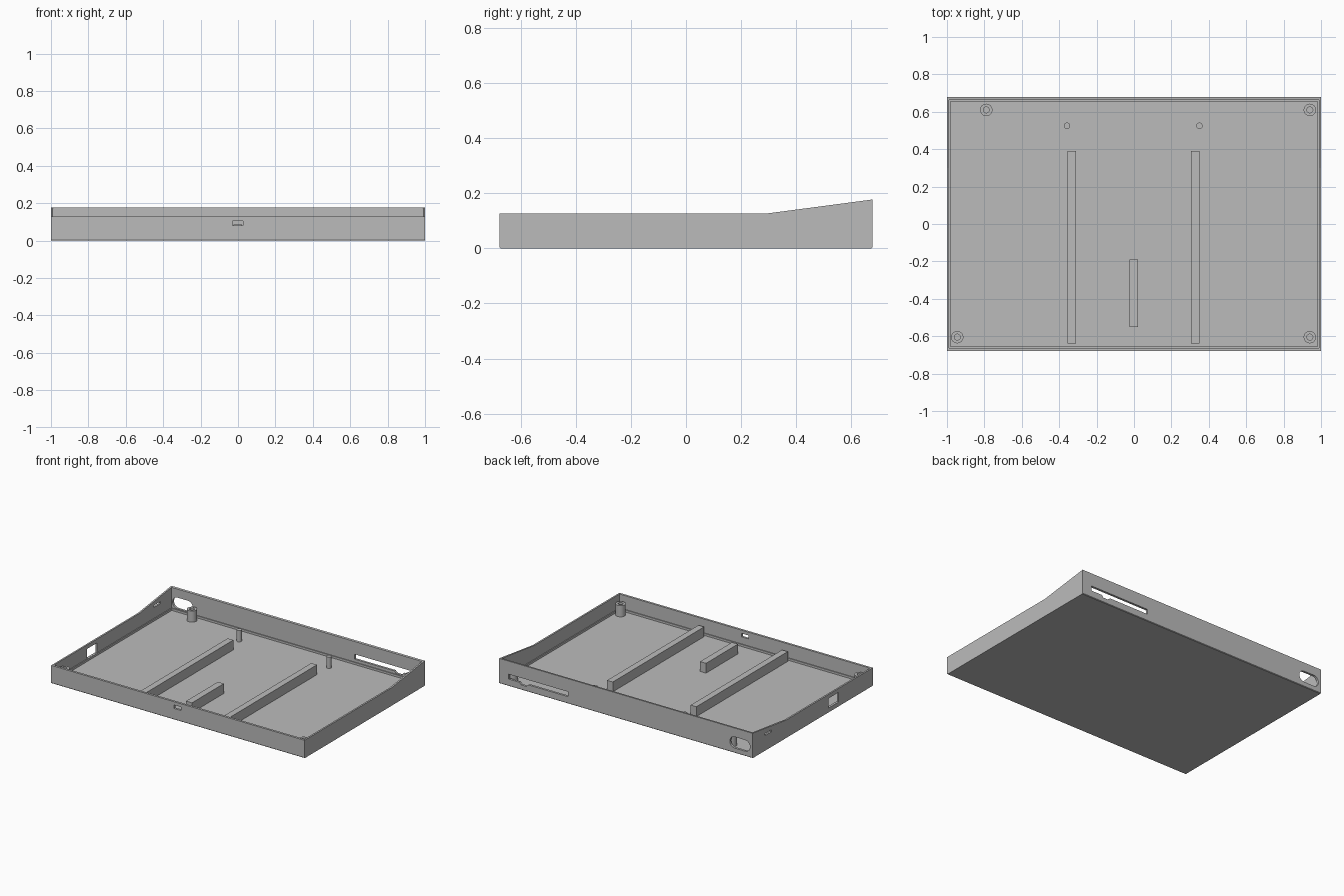
import bpy, bmesh
from mathutils import Vector, Matrix

if "Cube" in bpy.data.objects:
    bpy.data.objects.remove(bpy.data.objects["Cube"], do_unlink=True)

grey = bpy.data.materials.new("mid grey")
grey.use_nodes = True
grey.diffuse_color = (0.5, 0.5, 0.5, 1)
grey.node_tree.nodes["Principled BSDF"].inputs["Base Color"].default_value = (0.5, 0.5, 0.5, 1)

HX, HY = 1.0, 0.678
LOW, HIGH, RAMP = 0.128, 0.178, 0.3
FLOOR = 0.015


def finish(name, bm):
    bmesh.ops.recalc_face_normals(bm, faces=bm.faces)
    mesh = bpy.data.meshes.new(name)
    bm.to_mesh(mesh)
    bm.free()
    mesh.materials.append(grey)
    obj = bpy.data.objects.new(name, mesh)
    bpy.context.collection.objects.link(obj)
    return obj


def prism(name, points, direction):
    """Extrude a closed flat outline along a direction."""
    bm = bmesh.new()
    face = bm.faces.new([bm.verts.new(p) for p in points])
    ext = bmesh.ops.extrude_face_region(bm, geom=[face])
    bmesh.ops.translate(bm, vec=Vector(direction),
                        verts=[v for v in ext["geom"] if isinstance(v, bmesh.types.BMVert)])
    return finish(name, bm)


def box(name, x, y, z):
    return prism(name, [(x[0], y[0], z[0]), (x[1], y[0], z[0]),
                        (x[1], y[1], z[0]), (x[0], y[1], z[0])], (0, 0, z[1] - z[0]))


def cylinder(name, x, y, z, radius):
    bm = bmesh.new()
    bmesh.ops.create_cone(bm, cap_ends=True, segments=32, radius1=radius, radius2=radius,
                          depth=z[1] - z[0],
                          matrix=Matrix.Translation((x, y, (z[0] + z[1]) / 2)))
    return finish(name, bm)


def apply_modifier(obj, mod):
    bpy.context.view_layer.objects.active = obj
    bpy.ops.object.modifier_apply(modifier=mod.name)


def cut(obj, cutter):
    mod = obj.modifiers.new("cut", "BOOLEAN")
    mod.operation, mod.solver, mod.object = "DIFFERENCE", "EXACT", cutter
    apply_modifier(obj, mod)
    bpy.data.objects.remove(cutter, do_unlink=True)


def smooth(obj):
    bpy.ops.object.select_all(action="DESELECT")
    obj.select_set(True)
    bpy.context.view_layer.objects.active = obj
    bpy.ops.object.shade_smooth_by_angle(angle=0.6)


# Tray shell: side profile with raised rear, slightly chamfered underside
profile = [(-HY + 0.004, 0), (HY - 0.004, 0), (HY, 0.004), (HY, HIGH),
           (RAMP, LOW), (-HY, LOW), (-HY, 0.004)]
tray = prism("tray", [(-HX, y, z) for y, z in profile], (2 * HX, 0, 0))

# Hollow interior, with a narrow ledge at the foot of the walls
cut(tray, box("cavity", (-0.988, 0.988), (-0.662, 0.662), (0.03, 0.4)))
cut(tray, box("lower_cavity", (-0.982, 0.982), (-0.656, 0.656), (FLOOR, 0.1)))

# Front port, side window and side slot
cut(tray, box("front_port", (-0.03, 0.026), (-0.75, -0.6), (0.08, 0.105)))
cut(tray, box("side_window", (-1.1, -0.9), (-0.292, -0.18), (0.031, 0.1)))
cut(tray, box("side_slot", (-1.1, -0.9), (0.467, 0.538), (0.108, 0.122)))

# Rear slot with a notch below it
slot = [(0.455, 0.05), (0.77, 0.05), (0.785, 0.035), (0.825, 0.035), (0.84, 0.05),
        (0.925, 0.05), (0.925, 0.085), (0.455, 0.085)]
cut(tray, prism("rear_slot", [(x, 0.6, z) for x, z in slot], (0, 0.2, 0)))

# Rear rounded opening
R = 0.04
outline = []
for centre, start in ((-0.86, -90), (-0.94, 90)):
    for i in range(13):
        d = Matrix.Rotation(-(start + i * 15) * 0.0174533, 3, "Y") @ Vector((R, 0, 0))
        outline.append(Vector((centre, 0.6, 0.075)) + d)
cut(tray, prism("rear_opening", outline, (0, 0.2, 0)))

# Screw posts with blind holes
for name, x, y in (("rear_right", -0.79, 0.61), ("rear_left", 0.94, 0.61),
                   ("front_right", -0.945, -0.605), ("front_left", 0.94, -0.605)):
    post = cylinder(name + "_post", x, y, (0.01, 0.095), 0.033)
    cut(post, cylinder("hole", x, y, (0.03, 0.2), 0.016))
    smooth(post)

# Locating pegs
for name, x in (("right_peg", -0.358), ("left_peg", 0.35)):
    smooth(cylinder(name, x, 0.525, (0.01, 0.095), 0.017))

# Support rails
box("right_rail", (-0.355, -0.31), (-0.64, 0.39), (0.01, 0.085))
box("left_rail", (0.305, 0.35), (-0.64, 0.39), (0.01, 0.085))
box("centre_rail", (-0.025, 0.022), (-0.55, -0.19), (0.01, 0.085))
